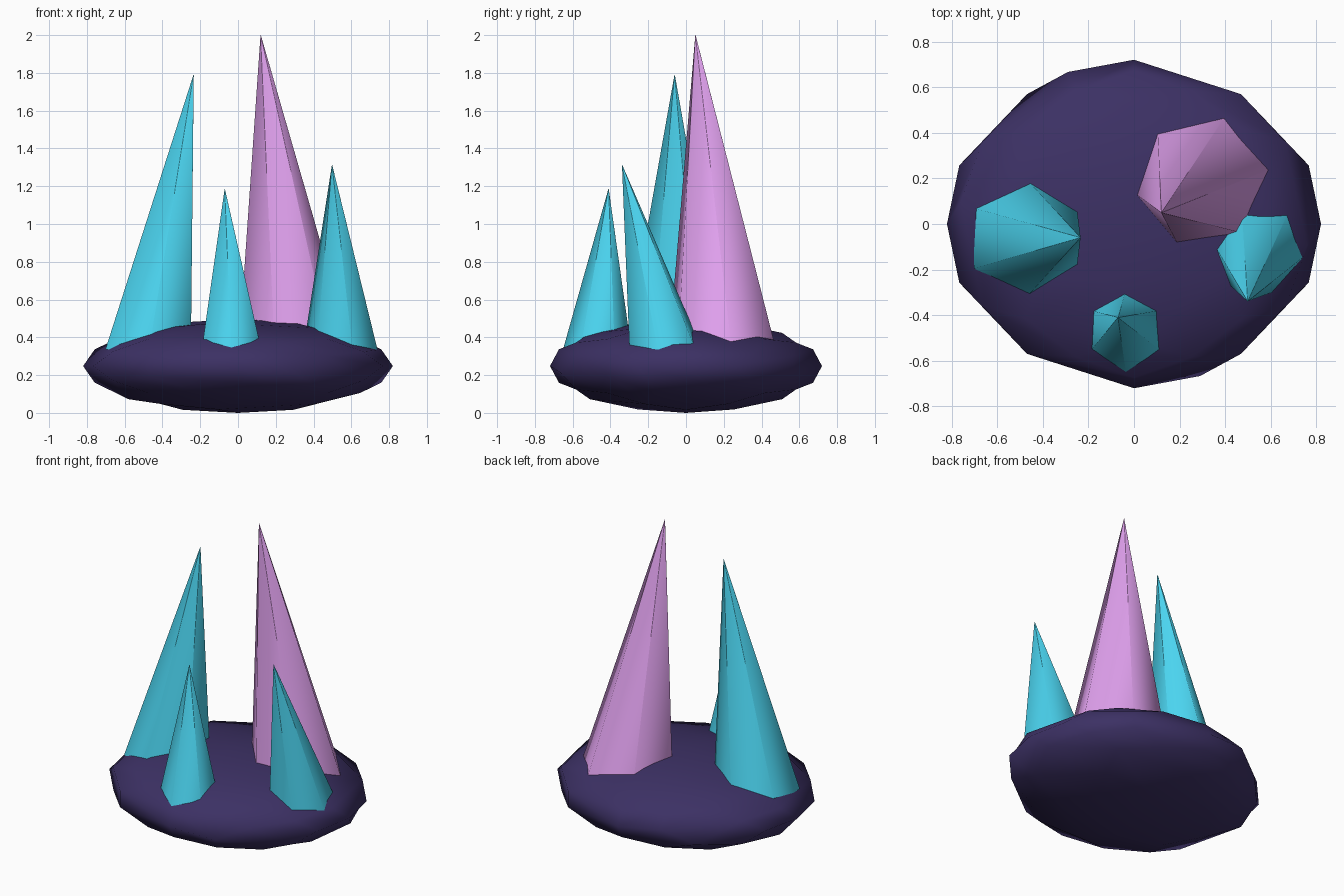
import bpy, bmesh
from math import radians, sqrt
from mathutils import Vector, Matrix

if "Cube" in bpy.data.objects:
    bpy.data.objects.remove(bpy.data.objects["Cube"])


def material(name, rgb):
    m = bpy.data.materials.new(name)
    m.diffuse_color = (*rgb, 1)
    m.use_nodes = True
    m.node_tree.nodes["Principled BSDF"].inputs["Base Color"].default_value = m.diffuse_color
    return m


ROCK = material("dark_rock", (0.045, 0.03, 0.127))
CYAN = material("cyan_crystal", (0.07, 0.66, 0.87))
PINK = material("pink_crystal", (0.76, 0.36, 0.87))


# Rock base: dodecahedron, each pentagon fanned, split once and rounded, then flattened
def rock_base():
    t = (1 + sqrt(5)) / 2
    r = 1 / t
    s = (-1, 1)
    pts = [(a, b, c) for a in s for b in s for c in s]
    pts += [(0, a * r, b * t) for a in s for b in s]
    pts += [(b * r, a * t, 0) for a in s for b in s]
    pts[12:16] = [(-r, -t, 0), (-r, t, 0), (r, -t, 0), (r, t, 0)]
    pts += [(b * t, 0, a * r) for a in s for b in s]
    pentagons = [(3, 11, 7, 15, 13), (7, 19, 17, 6, 15), (17, 4, 8, 10, 6), (8, 0, 16, 2, 10),
                 (0, 12, 1, 18, 16), (6, 10, 2, 13, 15), (2, 16, 18, 3, 13), (18, 1, 9, 11, 3),
                 (4, 14, 12, 0, 8), (11, 9, 5, 19, 7), (19, 5, 14, 4, 17), (1, 12, 14, 5, 9)]
    bm = bmesh.new()
    vs = [bm.verts.new((x, -z, y)) for x, y, z in pts]
    for p in pentagons:
        for i in range(1, 4):
            bm.faces.new((vs[p[0]], vs[p[i]], vs[p[i + 1]]))
    bmesh.ops.subdivide_edges(bm, edges=bm.edges[:], cuts=1, use_grid_fill=True)
    for v in bm.verts:
        n = v.co.normalized()
        v.co = (n.x * 0.82, n.y * 0.72, n.z * 0.248 + 0.248)
    bmesh.ops.recalc_face_normals(bm, faces=bm.faces[:])
    for f in bm.faces:
        f.smooth = True
    me = bpy.data.meshes.new("rock_base")
    bm.to_mesh(me)
    bm.free()
    ob = bpy.data.objects.new("rock_base", me)
    me.materials.append(ROCK)
    bpy.context.collection.objects.link(ob)


# Leaning six-sided spike from a foot buried in the rock to its tip
def crystal(name, foot, radius, tip, phase, mat):
    foot, tip = Vector(foot), Vector(tip)
    axis = tip - foot
    bpy.ops.mesh.primitive_cone_add(vertices=6, radius1=radius, radius2=0.001, depth=axis.length)
    ob = bpy.context.object
    ob.name = name
    lean = Vector((0, 0, 1)).rotation_difference(axis).to_matrix().to_4x4()
    ob.matrix_world = (Matrix.Translation((foot + tip) / 2) @ lean
                       @ Matrix.Rotation(radians(phase - 30), 4, 'Z'))
    ob.data.materials.append(mat)
    bpy.ops.object.shade_smooth_by_angle(angle=radians(75))


rock_base()
crystal("tall_pink_crystal", (0.30, 0.19, 0.3), 0.307, (0.12, 0.05, 2.0), 10, PINK)
crystal("left_crystal", (-0.476, -0.062, 0.3), 0.264, (-0.235, -0.06, 1.79), 30, CYAN)
crystal("front_crystal", (-0.034, -0.47, 0.3), 0.188, (-0.07, -0.41, 1.185), 30, CYAN)
crystal("right_crystal", (0.543, -0.106, 0.3), 0.207, (0.498, -0.338, 1.312), -10, CYAN)
